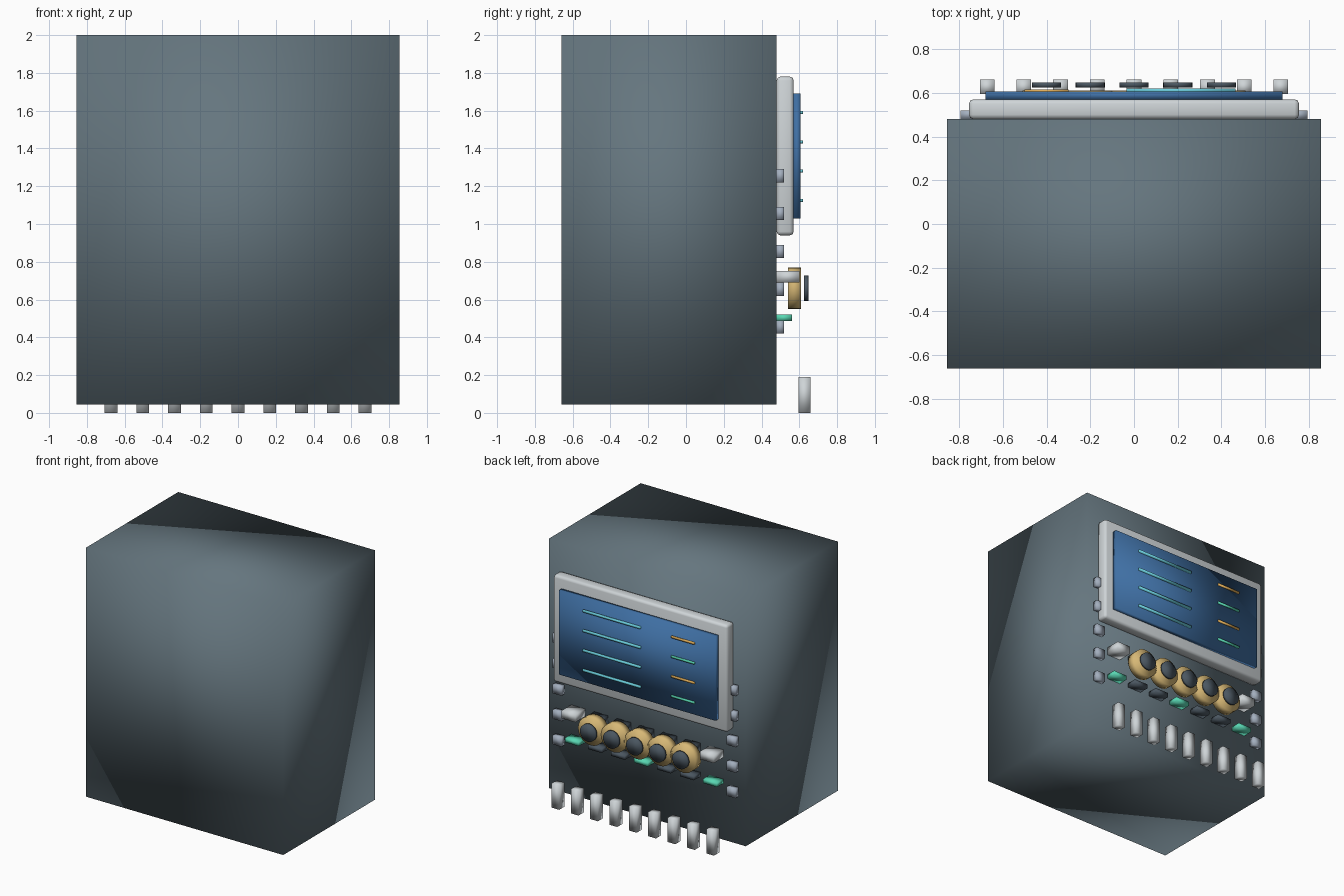
import bpy
import math

default_cube = bpy.data.objects.get("Cube")
if default_cube:
    bpy.data.objects.remove(default_cube, do_unlink=True)


def material(name, colour):
    mat = bpy.data.materials.new(name)
    mat.use_nodes = True
    rgba = (*colour, 1)
    mat.diffuse_color = rgba
    mat.node_tree.nodes["Principled BSDF"].inputs["Base Color"].default_value = rgba
    return mat


SLATE = material("slate casing", (0.13, 0.18, 0.21))
SILVER = material("silver metal", (0.62, 0.66, 0.68))
STEEL = material("bluish steel", (0.37, 0.43, 0.52))
BLUE = material("screen blue", (0.05, 0.16, 0.37))
CYAN = material("cyan line", (0.15, 0.62, 0.72))
AMBER = material("amber line", (0.75, 0.42, 0.10))
GREEN = material("signal green", (0.10, 0.68, 0.45))
GOLD = material("brass", (0.68, 0.48, 0.18))
DARK = material("dark grey", (0.07, 0.095, 0.12))


def finish(name, mat, bevel=0):
    obj = bpy.context.object
    obj.name = name
    obj.data.materials.append(mat)
    bpy.ops.object.shade_smooth()
    if bevel:
        mod = obj.modifiers.new("soft edges", "BEVEL")
        mod.width = bevel
        mod.segments = 2
    return obj


def box(name, mat, x, y, z, bevel=0):
    """Box from (low, high) pairs on each axis."""
    spans = (x, y, z)
    bpy.ops.mesh.primitive_cube_add(size=1, location=[(a + b) / 2 for a, b in spans])
    bpy.context.object.scale = [b - a for a, b in spans]
    bpy.ops.object.transform_apply(location=False, rotation=False, scale=True)
    return finish(name, mat, bevel)


def around(centre, size):
    return (centre - size / 2, centre + size / 2)


def disc(name, mat, x, z, radius, y):
    bpy.ops.mesh.primitive_cylinder_add(
        vertices=24, radius=radius, depth=y[1] - y[0],
        location=(x, sum(y) / 2, z), rotation=(math.pi / 2, 0, 0))
    return finish(name, mat)


# Casing and display
box("casing", SLATE, (-0.855, 0.855), (-0.66, 0.48), (0.045, 2))
box("display_bezel", SILVER, (-0.755, 0.755), (0.48, 0.57), (0.94, 1.78), 0.02)
box("display_screen", BLUE, (-0.68, 0.68), (0.57, 0.605), (1.03, 1.69))

# Lines on the display
for i in range(4):
    z = around(1.59 - i * 0.155, 0.016)
    box(f"long_line_{i}", CYAN, (-0.035, 0.465), (0.6, 0.62), z)
    box(f"short_line_{i}", GREEN if i % 2 else AMBER, (-0.5, -0.3), (0.6, 0.615), z)

# Knobs with brass rims and dark caps
for i in range(-2, 3):
    x = i * 0.2
    disc(f"knob_rim_{i + 2}", GOLD, x, 0.66, 0.11, (0.54, 0.61))
    disc(f"knob_cap_{i + 2}", DARK, x, 0.66, 0.067, (0.625, 0.648))

# Upper switches and lower buttons
for i in range(-3, 4):
    x = around(i * 0.2, 0.12)
    box(f"switch_{i + 3}", SILVER if abs(i) == 3 else DARK, x, (0.48, 0.6), (0.69, 0.75))
    box(f"button_{i + 3}", DARK if i % 3 else GREEN, x, (0.48, 0.56), (0.487, 0.52))

# Side clips
for side in (-1, 1):
    for i in range(5):
        box(f"{'left' if side > 0 else 'right'}_clip_{i}", STEEL,
            around(side * 0.755, 0.075), (0.48, 0.52), around(0.455 + i * 0.2, 0.07))

# Row of hanging prongs
for i in range(-4, 5):
    box(f"prong_{i + 4}", SILVER, around(i * 0.168, 0.067), (0.595, 0.66), (0, 0.19))
